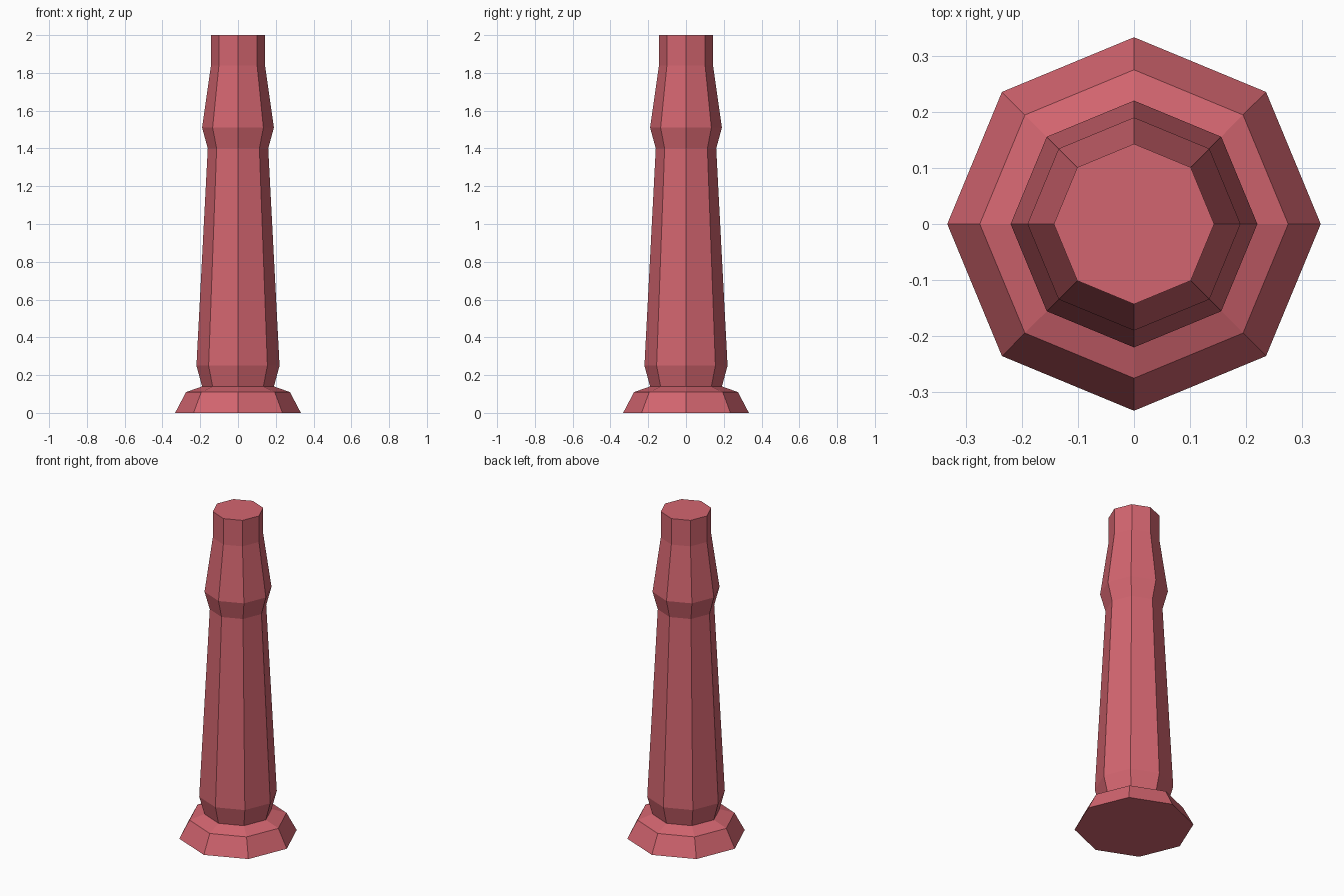
import bpy, bmesh, math

if "Cube" in bpy.data.objects:
    bpy.data.objects.remove(bpy.data.objects["Cube"])

SIDES = 8
# (radius, height) from the foot to the top
PROFILE = [(0.333, 0.0), (0.275, 0.11), (0.19, 0.14), (0.22, 0.25),
           (0.16, 1.40), (0.19, 1.51), (0.143, 1.84), (0.143, 2.0)]

# Octagonal column: one ring per profile point, corners on the x and y axes
bm = bmesh.new()
rings = [[bm.verts.new((r * math.cos(math.tau * i / SIDES),
                        r * math.sin(math.tau * i / SIDES), z))
          for i in range(SIDES)] for r, z in PROFILE]
for low, high in zip(rings, rings[1:]):
    for i in range(SIDES):
        j = (i + 1) % SIDES
        bm.faces.new((low[i], low[j], high[j], high[i]))

# Flat bottom and top
bm.faces.new(rings[0][::-1])
bm.faces.new(rings[-1])

mesh = bpy.data.meshes.new("column")
bm.to_mesh(mesh)
bm.free()
column = bpy.data.objects.new("column", mesh)
bpy.context.collection.objects.link(column)

# Red paint
red = bpy.data.materials.new("red")
red.diffuse_color = (0.65, 0.13, 0.16, 1)
red.use_nodes = True
red.node_tree.nodes["Principled BSDF"].inputs["Base Color"].default_value = red.diffuse_color
mesh.materials.append(red)
